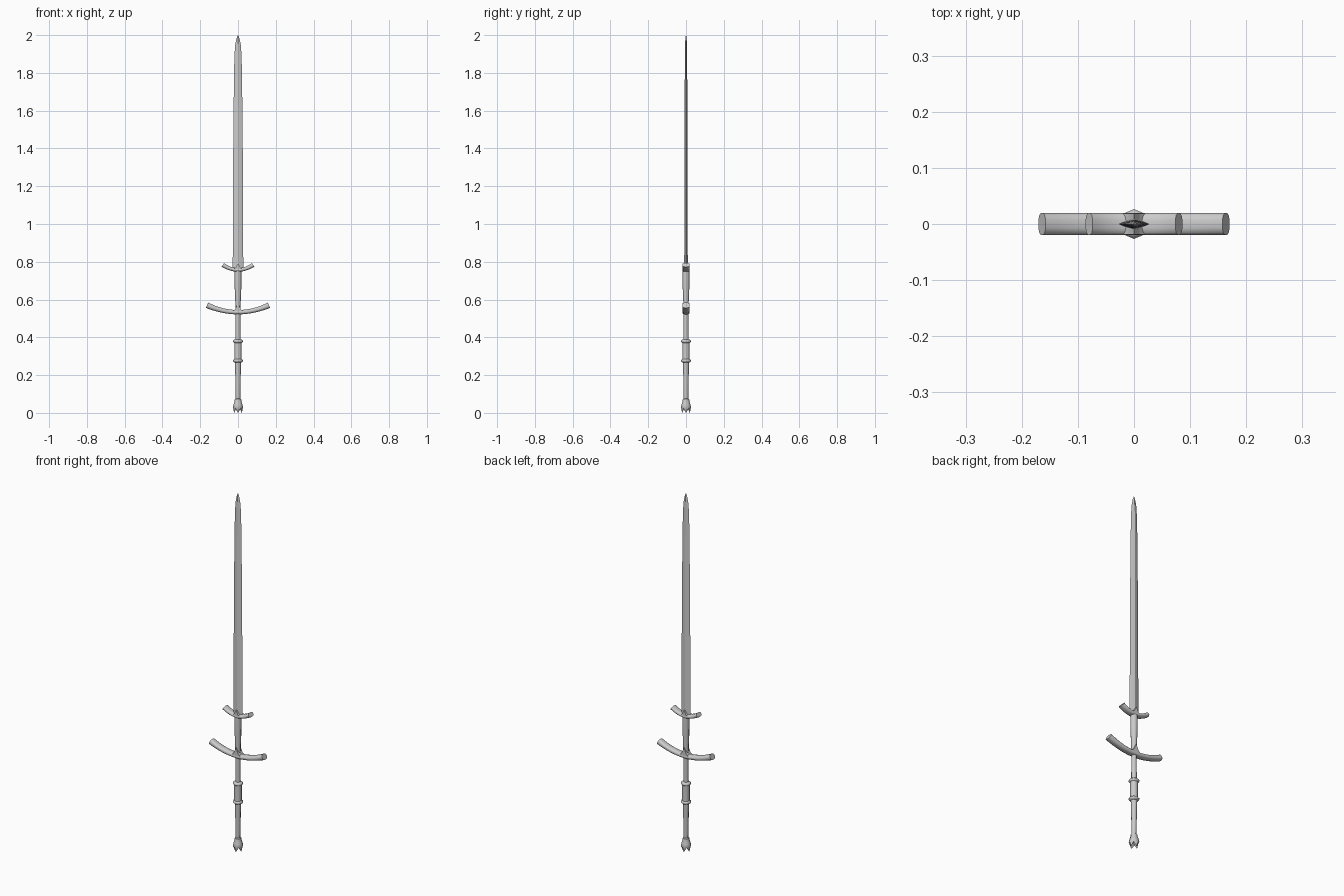
import bpy, bmesh, math

if "Cube" in bpy.data.objects:
    bpy.data.objects.remove(bpy.data.objects["Cube"])


def finish(bm, name, angle=35):
    bmesh.ops.recalc_face_normals(bm, faces=bm.faces)
    me = bpy.data.meshes.new(name)
    bm.to_mesh(me)
    bm.free()
    ob = bpy.data.objects.new(name, me)
    bpy.context.collection.objects.link(ob)
    bpy.ops.object.select_all(action='DESELECT')
    ob.select_set(True)
    bpy.context.view_layer.objects.active = ob
    bpy.ops.object.shade_smooth_by_angle(angle=math.radians(angle))
    return ob


def loft(name, rings, angle=35, cap_start=True):
    """Skin a list of equal-length point rings."""
    bm = bmesh.new()
    vs = [[bm.verts.new(p) for p in ring] for ring in rings]
    n = len(vs[0])
    for a, b in zip(vs, vs[1:]):
        for i in range(n):
            j = (i + 1) % n
            bm.faces.new((a[i], a[j], b[j], b[i]))
    if cap_start:
        bm.faces.new(vs[0])
    bm.faces.new(vs[-1])
    return finish(bm, name, angle)


def circle(r, z, n=8, drop=0):
    """Ring of points; drop lowers every second point."""
    return [(r * math.cos(2 * math.pi * i / n), r * math.sin(2 * math.pi * i / n),
             z - (drop if i % 2 == 0 else 0)) for i in range(n)]


def lathe(name, profile, n=8):
    return loft(name, [circle(r, z, n) for r, z in profile], 50)


def guard(name, half, z0, rise, t_mid, t_end, depth):
    """Upswept crossguard bar with flared ends."""
    rings = []
    for k in range(-8, 9):
        u = k / 8
        x, z = half * u, z0 + rise * u * u
        slope = math.atan2(2 * rise * u, half)
        t = t_mid + (t_end - t_mid) * abs(u) ** 3
        ring = []
        for i in range(12):
            a = 2 * math.pi * (i + 0.5) / 12
            c, s = math.cos(a), math.sin(a)
            y = depth * math.copysign(abs(c) ** 0.75, c)
            h = t * math.copysign(abs(s) ** 0.85, s)
            ring.append((x - h * math.sin(slope), y, z + h * math.cos(slope)))
        rings.append(ring)
    return loft(name, rings, 50)


def langet(name, z0, z1, w, depth):
    """Concave pointed block rising from the guard centre."""
    h = z1 - z0
    prof = [(-w, z0), (w, z0), (w * 0.5, z0 + h * 0.3), (w * 0.25, z0 + h * 0.65), (0, z1),
            (-w * 0.25, z0 + h * 0.65), (-w * 0.5, z0 + h * 0.3)]
    return loft(name, [[(x, y, z) for x, z in prof] for y in (-depth, depth)])


# blade: slightly convex diamond section tapering to a point
sections = [(0.755, 0.028, 0.0095), (1.1, 0.027, 0.0085), (1.5, 0.0245, 0.0075),
            (1.8, 0.021, 0.0065), (1.9, 0.0185, 0.006), (1.95, 0.0145, 0.005),
            (1.98, 0.0085, 0.0035), (2.0, 0.001, 0.0008)]
unit = [(1, 0), (0.65, 0.45), (0, 1), (-0.65, 0.45),
        (-1, 0), (-0.65, -0.45), (0, -1), (0.65, -0.45)]
loft("blade", [[(x * w, y * t, z) for x, y in unit] for z, w, t in sections], 20)

# ricasso between the guards
lathe("ricasso", [(0.014, 0.53), (0.0145, 0.59), (0.0175, 0.66), (0.0185, 0.71), (0.0185, 0.76)])

# two crossguards with their centre points
guard("main_guard", 0.164, 0.533, 0.037, 0.012, 0.016, 0.020)
langet("main_guard_point", 0.537, 0.583, 0.028, 0.0185)
guard("upper_guard", 0.080, 0.757, 0.026, 0.010, 0.012, 0.020)
langet("upper_guard_point", 0.760, 0.792, 0.024, 0.0185)

# grip sections and raised collars
lathe("upper_grip", [(0.014, 0.37), (0.0135, 0.45), (0.013, 0.53)])
lathe("middle_grip", [(0.020, 0.275), (0.0195, 0.30), (0.0195, 0.35), (0.020, 0.38)])
lathe("lower_grip", [(0.012, 0.065), (0.013, 0.13), (0.0145, 0.20), (0.0165, 0.28)])
for name, z in (("lower_collar", 0.276), ("upper_collar", 0.379)):
    lathe(name, [(0.018, z - 0.010), (0.0265, z - 0.003), (0.0265, z + 0.003), (0.018, z + 0.010)])

# flared pommel with a toothed, hollow bottom
loft("pommel", [circle(0.006, 0.035), circle(0.020, 0.024, drop=0.024),
                circle(0.0265, 0.032, drop=0.004), circle(0.0235, 0.045),
                circle(0.018, 0.062), circle(0.017, 0.073), circle(0.012, 0.076)], 45)
